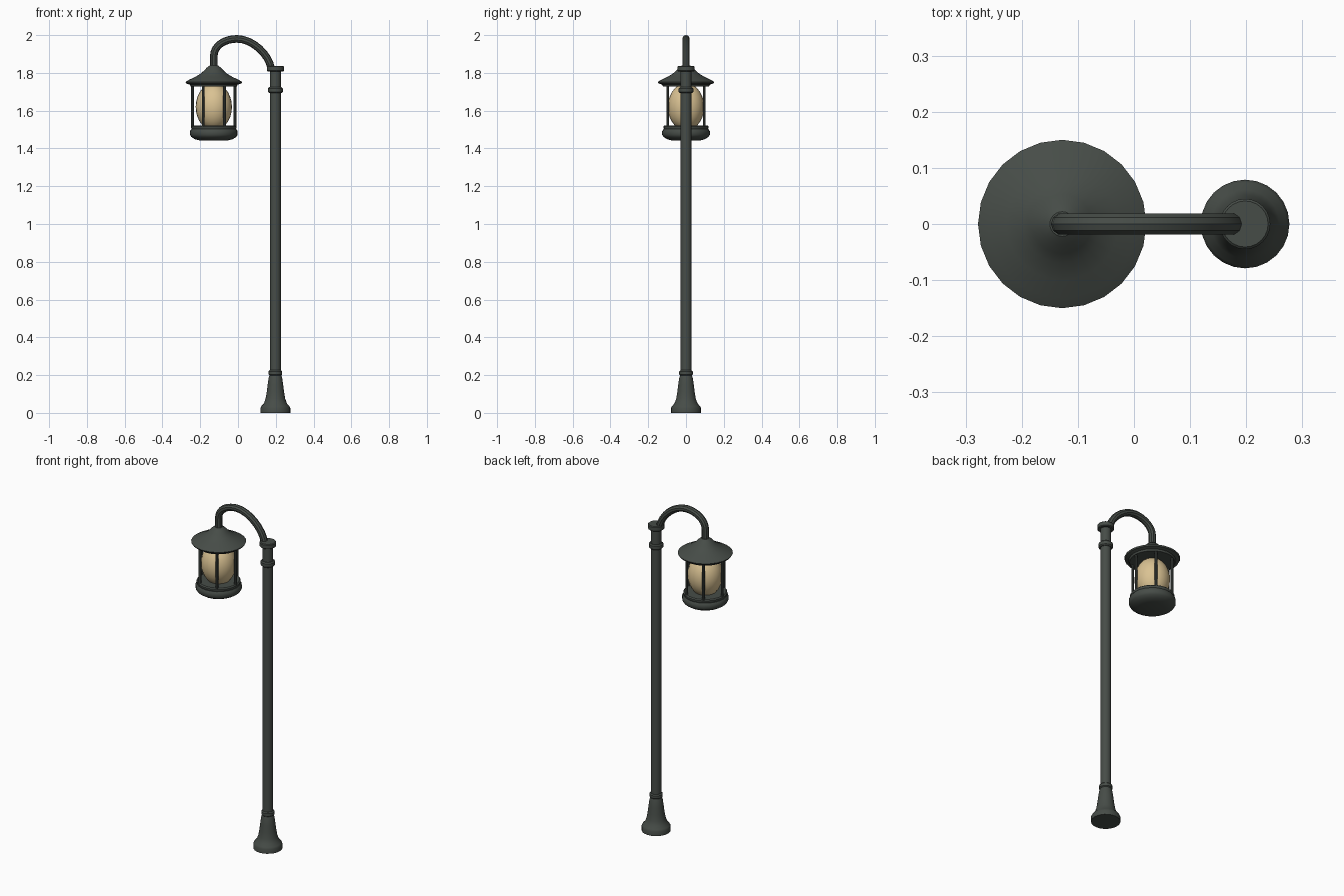
import bpy, bmesh, math
from mathutils import Vector

if "Cube" in bpy.data.objects:
    bpy.data.objects.remove(bpy.data.objects["Cube"])

POLE_X, LAMP_X = 0.198, -0.128


def material(name, colour):
    m = bpy.data.materials.new(name)
    m.diffuse_color = (*colour, 1)
    m.use_nodes = True
    m.node_tree.nodes["Principled BSDF"].inputs["Base Color"].default_value = m.diffuse_color
    return m


IRON = material("dark grey green iron", (0.062, 0.073, 0.064))
GLOW = material("warm cream glass", (0.70, 0.54, 0.29))


def finish(obj, mat, angle=35):
    obj.data.materials.append(mat)
    bpy.ops.object.select_all(action='DESELECT')
    obj.select_set(True)
    bpy.context.view_layer.objects.active = obj
    bpy.ops.object.shade_smooth_by_angle(angle=math.radians(angle))
    return obj


def lathe(name, x, profile, mat=IRON, y=0.0, sides=24):
    """Closed turned solid from (radius, height) points listed bottom to top."""
    bm = bmesh.new()
    rings = []
    for r, z in profile:
        rings.append([bm.verts.new((x + r * math.cos(i * math.tau / sides),
                                    y + r * math.sin(i * math.tau / sides), z))
                      for i in range(sides)])
    for low, high in zip(rings, rings[1:]):
        for i in range(sides):
            j = (i + 1) % sides
            bm.faces.new((low[i], low[j], high[j], high[i]))
    bm.faces.new(rings[0][::-1])
    bm.faces.new(rings[-1])
    mesh = bpy.data.meshes.new(name)
    bm.to_mesh(mesh)
    bm.free()
    obj = bpy.data.objects.new(name, mesh)
    bpy.context.collection.objects.link(obj)
    return finish(obj, mat)


def collar(name, z0, z1, r, bevel=0.006):
    lathe(name, POLE_X, [(r - bevel, z0), (r, z0 + bevel),
                         (r, z1 - bevel), (r - bevel, z1)])


# Post: flared foot, shaft, collars and cap
lathe("post_foot", POLE_X, [(0.079, 0), (0.079, 0.026), (0.074, 0.036), (0.061, 0.05),
                            (0.052, 0.075), (0.046, 0.11), (0.041, 0.15),
                            (0.036, 0.185), (0.031, 0.20)])
lathe("post_shaft", POLE_X, [(0.029, 0.18), (0.029, 1.82)])
collar("lower_collar", 0.198, 0.226, 0.036)
collar("upper_collar", 1.693, 1.724, 0.039)
collar("post_cap", 1.808, 1.837, 0.045, 0.004)

# Curved arm from post cap to lantern
curve = bpy.data.curves.new("arm_path", 'CURVE')
curve.dimensions = '3D'
curve.bevel_depth = 0.02
curve.bevel_resolution = 3
curve.resolution_u = 8
curve.use_fill_caps = True
path = [  # left handle, point, right handle as (x, z)
    ((-0.128, 1.80), (-0.128, 1.82), (-0.128, 1.84)),
    ((-0.128, 1.87), (-0.128, 1.89), (-0.128, 1.945)),
    ((-0.070, 1.98), (-0.005, 1.98), (0.075, 1.98)),
    ((0.165, 1.90), (0.176, 1.82), (0.178, 1.80))]
spline = curve.splines.new('BEZIER')
spline.bezier_points.add(len(path) - 1)
for bp, (left, mid, right) in zip(spline.bezier_points, path):
    bp.handle_left_type = bp.handle_right_type = 'FREE'
    bp.handle_left, bp.co, bp.handle_right = [Vector((p[0], 0, p[1])) for p in (left, mid, right)]
source = bpy.data.objects.new("arm_path", curve)
bpy.context.collection.objects.link(source)
bpy.context.view_layer.update()
arm_mesh = bpy.data.meshes.new_from_object(
    source.evaluated_get(bpy.context.evaluated_depsgraph_get()))
bpy.data.objects.remove(source)
arm_mesh.materials.clear()
arm = bpy.data.objects.new("curved_arm", arm_mesh)
bpy.context.collection.objects.link(arm)
finish(arm, IRON)

# Lantern roof with overhanging brim
lathe("lantern_roof", LAMP_X, [(0.122, 1.728), (0.127, 1.738), (0.146, 1.744), (0.15, 1.752),
                               (0.132, 1.763), (0.10, 1.778), (0.07, 1.796),
                               (0.053, 1.811), (0.037, 1.828), (0.022, 1.839)])

# Lantern tray with rounded underside and upper lip
lathe("lantern_tray", LAMP_X, [(0.07, 1.441), (0.10, 1.449), (0.119, 1.461), (0.126, 1.472),
                               (0.126, 1.492), (0.119, 1.502)])
lathe("tray_lip", LAMP_X, [(0.112, 1.495), (0.12, 1.508), (0.12, 1.516), (0.114, 1.522)])

# Six thin cage bars
for k in range(6):
    a = k * math.tau / 6
    lathe(f"cage_bar_{k + 1}", LAMP_X + 0.112 * math.cos(a),
          [(0.0075, 1.51), (0.0075, 1.735)], y=0.112 * math.sin(a), sides=8)

# Glowing globe, slightly taller than wide
steps = 14
lathe("glass_globe", LAMP_X,
      [(0.096 * math.sin(math.pi * (i + 0.1) / (steps + 0.2)),
        1.62 - 0.125 * math.cos(math.pi * (i + 0.1) / (steps + 0.2)))
       for i in range(steps + 1)], GLOW)
